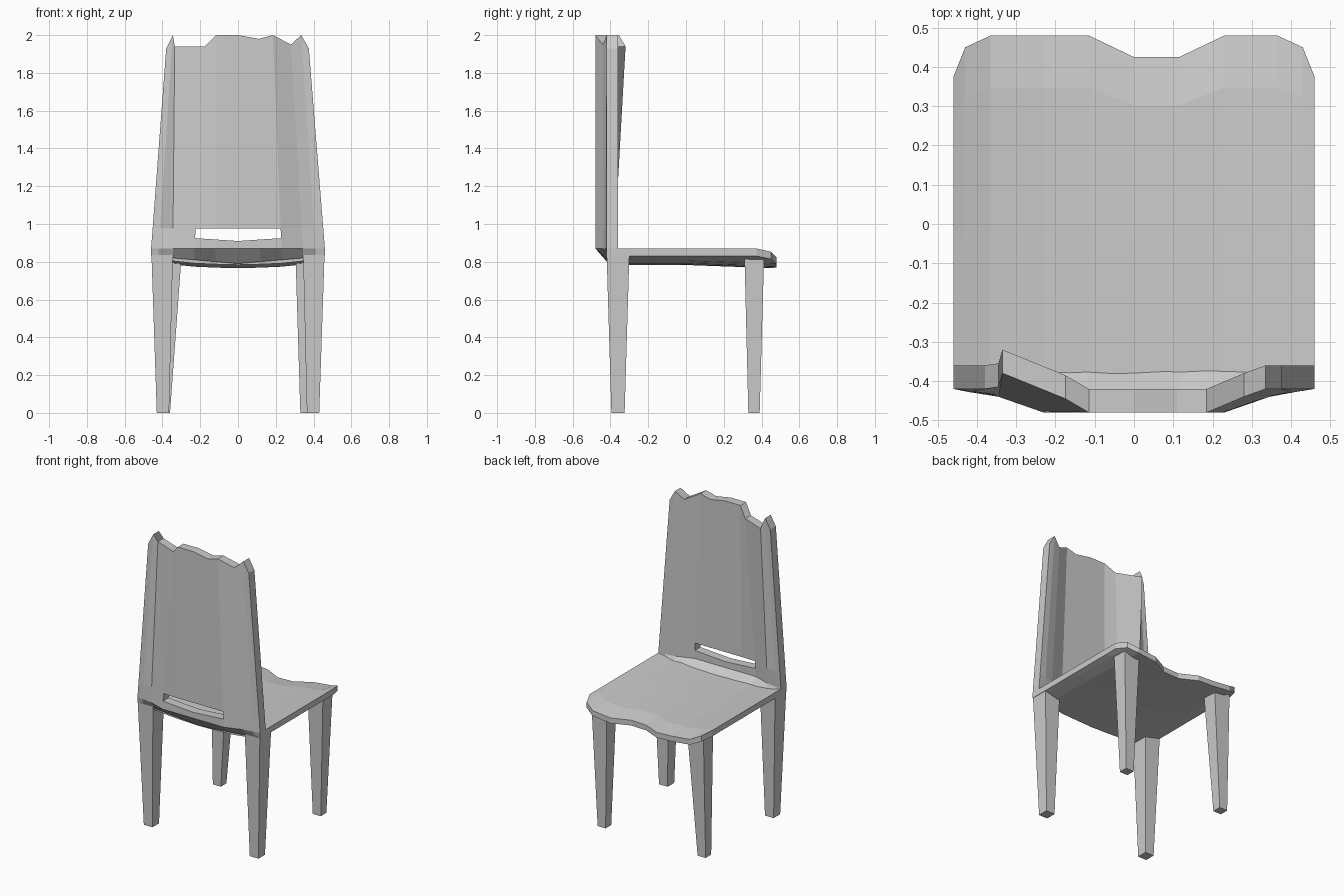
import bpy, bmesh

if "Cube" in bpy.data.objects:
    bpy.data.objects.remove(bpy.data.objects["Cube"])

def make_object(name, bm):
    bmesh.ops.recalc_face_normals(bm, faces=bm.faces)
    mesh = bpy.data.meshes.new(name)
    bm.to_mesh(mesh)
    bm.free()
    obj = bpy.data.objects.new(name, mesh)
    bpy.context.collection.objects.link(obj)
    return obj

def slab(name, skin_a, skin_b, holes=()):
    """Closed panel between two point grids; holes are (row, column) cells."""
    bm = bmesh.new()
    a, b = [[[bm.verts.new(p) for p in row] for row in skin] for skin in (skin_a, skin_b)]
    edge_use = {}
    for r in range(len(a) - 1):
        for c in range(len(a[0]) - 1):
            if (r, c) in holes:
                continue
            loop = [(r, c), (r, c + 1), (r + 1, c + 1), (r + 1, c)]
            bm.faces.new([a[i][j] for i, j in loop])
            bm.faces.new([b[i][j] for i, j in reversed(loop)])
            for p, q in zip(loop, loop[1:] + loop[:1]):
                edge_use.setdefault(frozenset((p, q)), []).append((p, q))
    for uses in edge_use.values():
        if len(uses) == 1:
            (i, j), (k, l) = uses[0]
            bm.faces.new([a[i][j], b[i][j], b[k][l], a[k][l]])
    return make_object(name, bm)

def leg(name, bottom, top, height):
    """Tapered four-sided leg; rectangles are x0, x1, y0, y1."""
    bm = bmesh.new()
    rings = []
    for (x0, x1, y0, y1), z in ((bottom, 0), (top, height)):
        rings.append([bm.verts.new((x, y, z)) for x, y in
                      ((x0, y0), (x1, y0), (x1, y1), (x0, y1))])
    for i in range(4):
        j = (i + 1) % 4
        bm.faces.new((rings[0][i], rings[0][j], rings[1][j], rings[1][i]))
    for ring in rings:
        bm.faces.new(ring)
    return make_object(name, bm)

# Backrest: bowed panel with a ragged top edge and a slot near the seat
top = [(-.38, -.42, 1.93), (-.345, -.415, 2), (-.335, -.38, 1.94), (-.175, -.445, 1.94),
       (-.115, -.48, 2), (0, -.48, 2), (.11, -.48, 1.98), (.185, -.48, 2),
       (.28, -.44, 1.95), (.335, -.42, 2), (.375, -.42, 1.93)]
base = [(-.46, -.42), (-.42, -.428), (-.345, -.44), (-.23, -.48), (-.12, -.48), (0, -.48),
        (.12, -.48), (.23, -.48), (.345, -.44), (.41, -.428), (.46, -.42)]
rows = [[], [], [], [], []]
for (tx, ty, tz), (bx, by) in zip(top, base):
    sag = max(0, 1 - abs(bx) / .46)
    rows[0].append((bx, -.41 - .01 * (abs(bx) > .45), .83 - .04 * sag))
    rows[1].append((bx, by, .87))
    for row, z in ((2, .94 - .03 * sag), (3, .975)):
        t = (z - .87) / (tz - .87)
        rows[row].append((bx + (tx - bx) * t, by + (ty - by) * t, z))
    rows[4].append((tx, ty, tz))
inner = [[(x, y + .06, z) for x, y, z in row] for row in rows]
slab("backrest", rows, inner, holes={(2, c) for c in range(3, 7)})

# Seat: shallow dished board with a wavy free edge
edge = [(-.46, .375), (-.43, .45), (-.365, .48), (-.23, .48), (-.115, .48), (0, .425),
        (.115, .425), (.23, .48), (.365, .48), (.43, .45), (.46, .375)]
dip = {.46: 0, .43: .008, .365: .024, .23: .038, .115: .043, 0: .046}
upper, lower = [], []
for t, drop, under in ((0, 0, 0), (.45, 0, 0), (.85, .005, .012), (1, .022, .018)):
    up, low = [], []
    for x, y_end in edge:
        d = dip[abs(x)]
        y = -.40 + (y_end + .40) * t
        k = min(1, d / .02)
        up.append((x, y, .87 - d - drop * k))
        low.append((x, y, .83 - d - under * k))
    upper.append(up)
    lower.append(low)
slab("seat", upper, lower)

# Legs under the backrest
for side, s in (("left", -1), ("right", 1)):
    leg(f"backrest_leg_{side}", (s * .365, s * .43, -.395, -.325),
        (s * .345, s * .458, -.42, -.30), .835)

# Legs under the free edge of the seat
leg("seat_leg_right", (.33, .39, .33, .39), (.305, .42, .31, .413), .817)
leg("seat_leg_left", (-.42, -.36, .33, .39), (-.42, -.30, .31, .413), .817)
